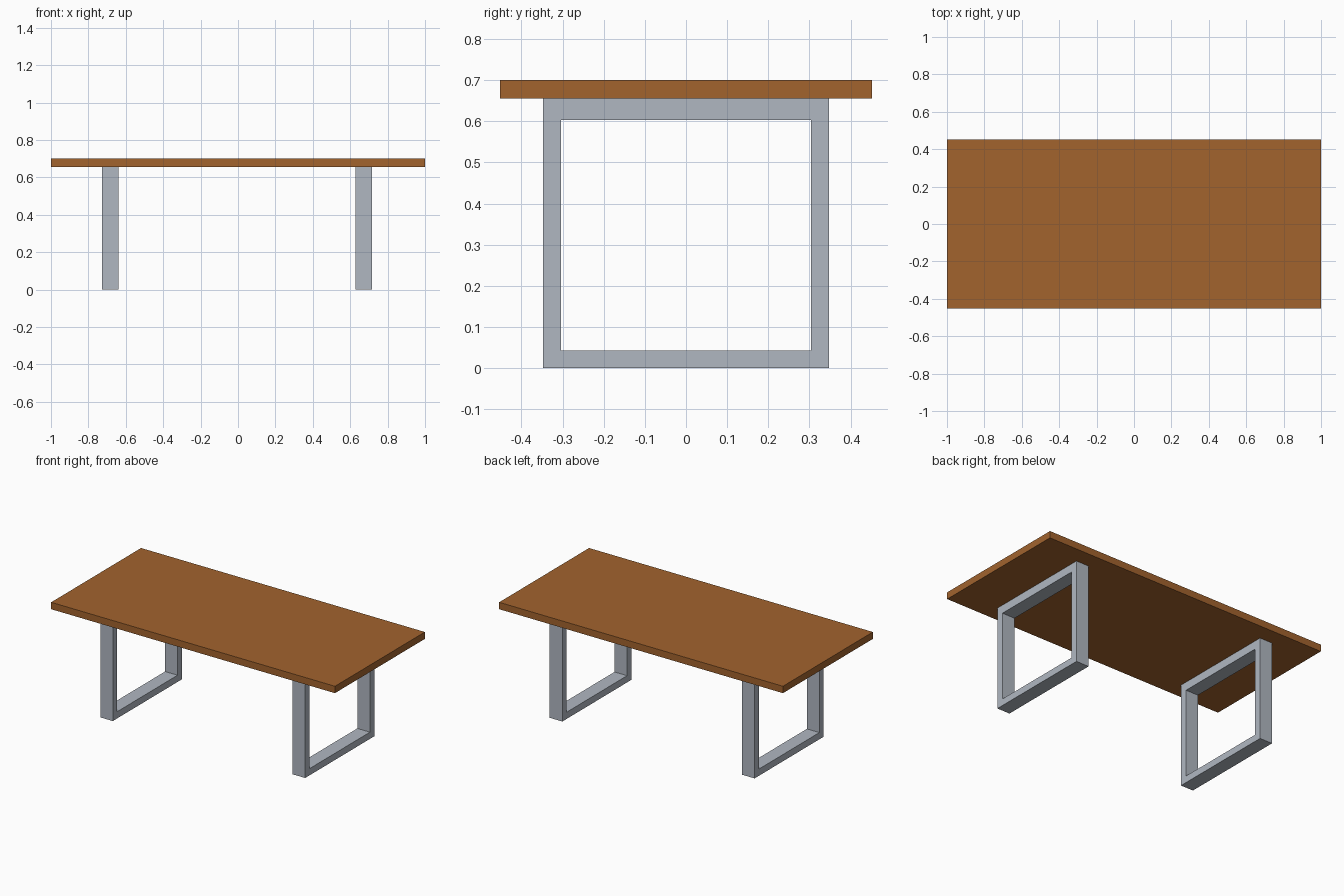
import bpy, bmesh

if "Cube" in bpy.data.objects:
    bpy.data.objects.remove(bpy.data.objects["Cube"])


def material(name, rgb):
    m = bpy.data.materials.new(name)
    m.diffuse_color = (*rgb, 1.0)
    m.use_nodes = True
    m.node_tree.nodes["Principled BSDF"].inputs["Base Color"].default_value = m.diffuse_color
    return m


wood = material("warm brown wood", (0.36, 0.125, 0.027))
steel = material("pale grey steel", (0.435, 0.475, 0.535))


def add_object(name, bm, mat):
    bmesh.ops.recalc_face_normals(bm, faces=bm.faces)
    mesh = bpy.data.meshes.new(name)
    bm.to_mesh(mesh)
    bm.free()
    mesh.materials.append(mat)
    obj = bpy.data.objects.new(name, mesh)
    bpy.context.collection.objects.link(obj)
    return obj


def rectangle(y, z0, z1):
    return [(-y, z0), (y, z0), (y, z1), (-y, z1)]


# Table top: a flat slab
bm = bmesh.new()
bmesh.ops.create_cube(bm, size=1)
bmesh.ops.scale(bm, vec=(2.0, 0.905, 0.044), verts=bm.verts)
bmesh.ops.translate(bm, vec=(0, 0, 0.678), verts=bm.verts)
add_object("table_top", bm, wood)


# Leg frames: rectangular ring in the yz plane, extruded along x
def leg_frame(name, x0, x1):
    bm = bmesh.new()
    outer = [bm.verts.new((x0, y, z)) for y, z in rectangle(0.348, 0.0, 0.6555)]
    inner = [bm.verts.new((x0, y, z)) for y, z in rectangle(0.304, 0.043, 0.603)]
    ring = []
    for i in range(4):
        j = (i + 1) % 4
        ring.append(bm.faces.new((outer[i], outer[j], inner[j], inner[i])))
    result = bmesh.ops.extrude_face_region(bm, geom=ring, use_keep_orig=True)
    moved = [v for v in result["geom"] if isinstance(v, bmesh.types.BMVert)]
    bmesh.ops.translate(bm, vec=(x1 - x0, 0, 0), verts=moved)
    add_object(name, bm, steel)


leg_frame("left_leg_frame", -0.727, -0.639)
leg_frame("right_leg_frame", 0.628, 0.717)
